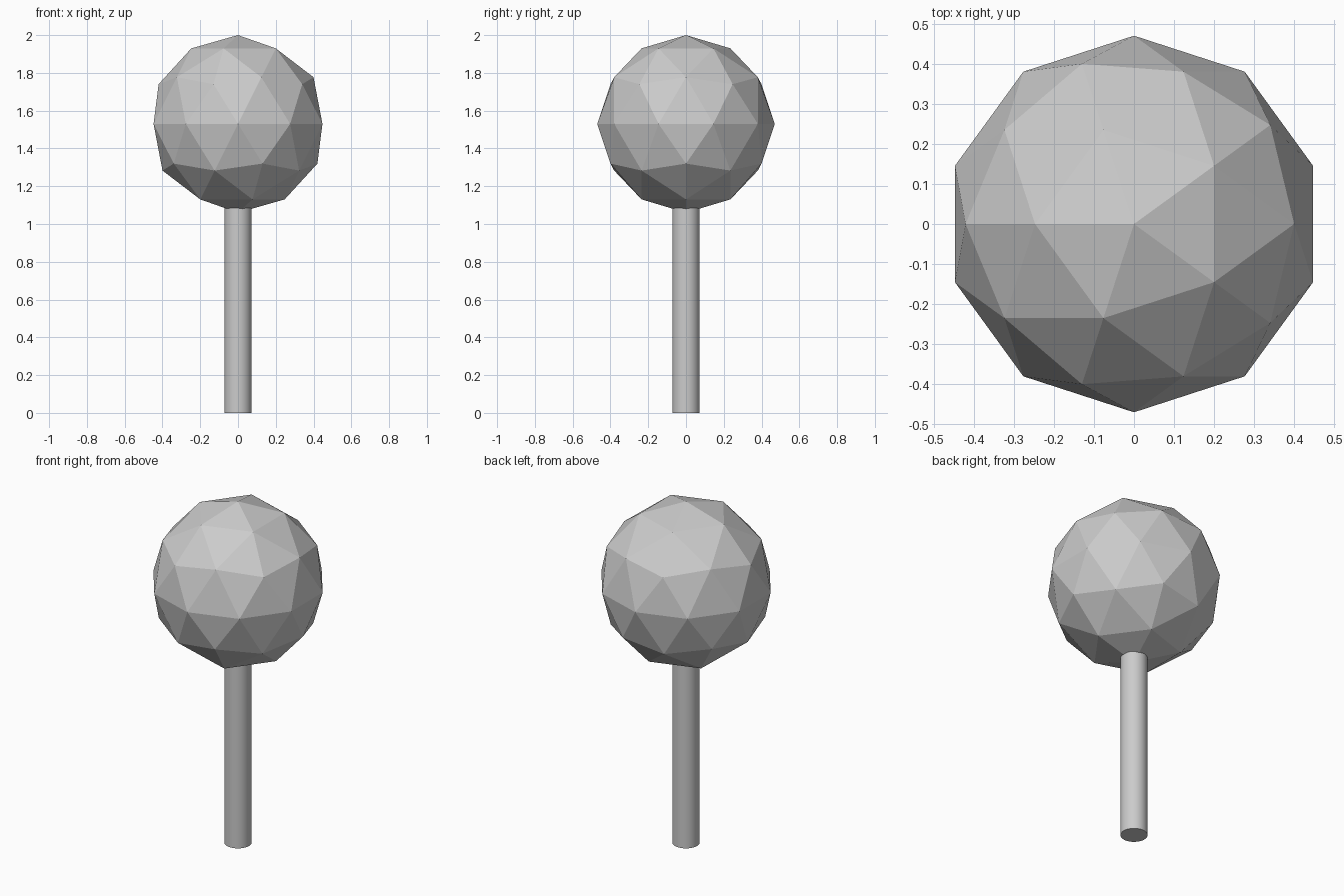
import bpy
from math import pi, radians

if "Cube" in bpy.data.objects:
    bpy.data.objects.remove(bpy.data.objects["Cube"])

CROWN_R = 0.47
CROWN_Z = 2.0 - CROWN_R
TRUNK_R = 0.072
TRUNK_H = 1.12

# trunk: smooth round post, its top tucked just inside the crown
bpy.ops.mesh.primitive_cylinder_add(vertices=32, radius=TRUNK_R, depth=TRUNK_H,
                                    location=(0, 0, TRUNK_H / 2))
bpy.context.object.name = "trunk"
bpy.ops.object.shade_smooth_by_angle(angle=radians(30))

# crown: faceted low-poly ball, turned so a ridge faces -x
bpy.ops.mesh.primitive_ico_sphere_add(subdivisions=2, radius=CROWN_R,
                                      location=(0, 0, CROWN_Z), rotation=(0, 0, pi))
bpy.context.object.name = "crown"
bpy.ops.object.shade_flat()
